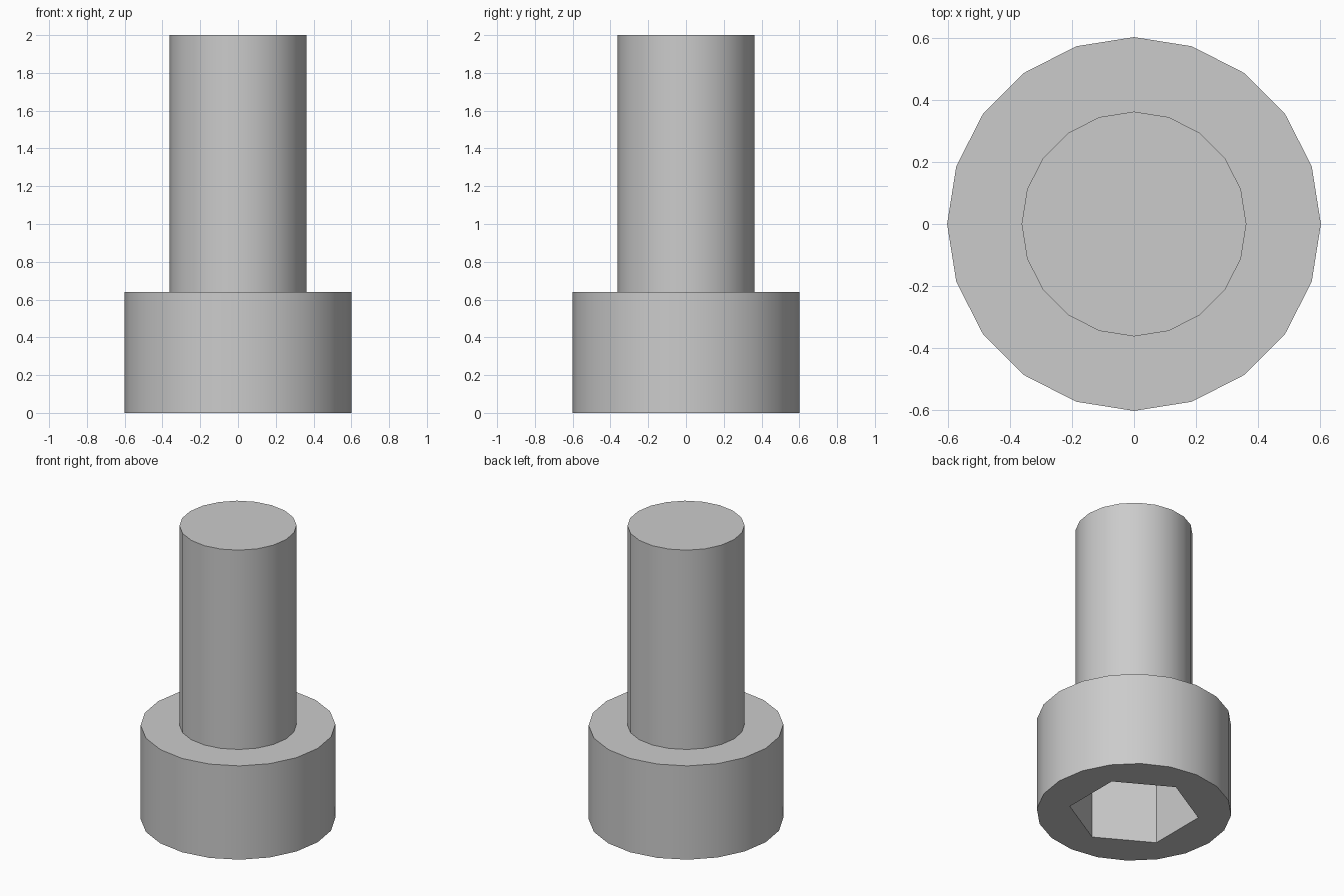
import bpy
import math

cube = bpy.data.objects.get("Cube")
if cube:
    bpy.data.objects.remove(cube, do_unlink=True)

HEAD_RADIUS, HEAD_TOP = 0.602, 0.64
SHAFT_RADIUS, SHAFT_TOP = 0.362, 2.0
SOCKET_RADIUS, SOCKET_DEPTH = 0.403, 0.48

steel = bpy.data.materials.new("steel grey")
steel.use_nodes = True
grey = (0.6, 0.6, 0.6, 1)
steel.diffuse_color = grey
for node in steel.node_tree.nodes:
    if node.type == "BSDF_PRINCIPLED":
        node.inputs["Base Color"].default_value = grey


def prism(name, sides, radius, bottom, top):
    """Upright prism with a corner on the y axis."""
    bpy.ops.mesh.primitive_cylinder_add(
        vertices=sides, radius=radius, depth=top - bottom,
        location=(0, 0, (bottom + top) / 2))
    part = bpy.context.object
    part.name = part.data.name = name
    part.data.materials.append(steel)
    return part


def select_only(part):
    bpy.ops.object.select_all(action="DESELECT")
    part.select_set(True)
    bpy.context.view_layer.objects.active = part


# Head and threaded-end shaft, slightly embedded in the head
head = prism("head", 20, HEAD_RADIUS, 0, HEAD_TOP)
shaft = prism("shaft", 20, SHAFT_RADIUS, HEAD_TOP - 0.02, SHAFT_TOP)

# Hexagonal key socket cut into the underside of the head
cutter = prism("socket_cutter", 6, SOCKET_RADIUS, -0.1, SOCKET_DEPTH)
cutter.hide_render = True
cut = head.modifiers.new("socket", "BOOLEAN")
cut.operation = "DIFFERENCE"
cut.solver = "EXACT"
cut.object = cutter
select_only(head)
bpy.ops.object.modifier_apply(modifier=cut.name)
bpy.data.objects.remove(cutter, do_unlink=True)

# Smooth round sides, crisp rims and socket corners
for part in (head, shaft):
    select_only(part)
    bpy.ops.object.shade_smooth_by_angle(angle=math.radians(30))
